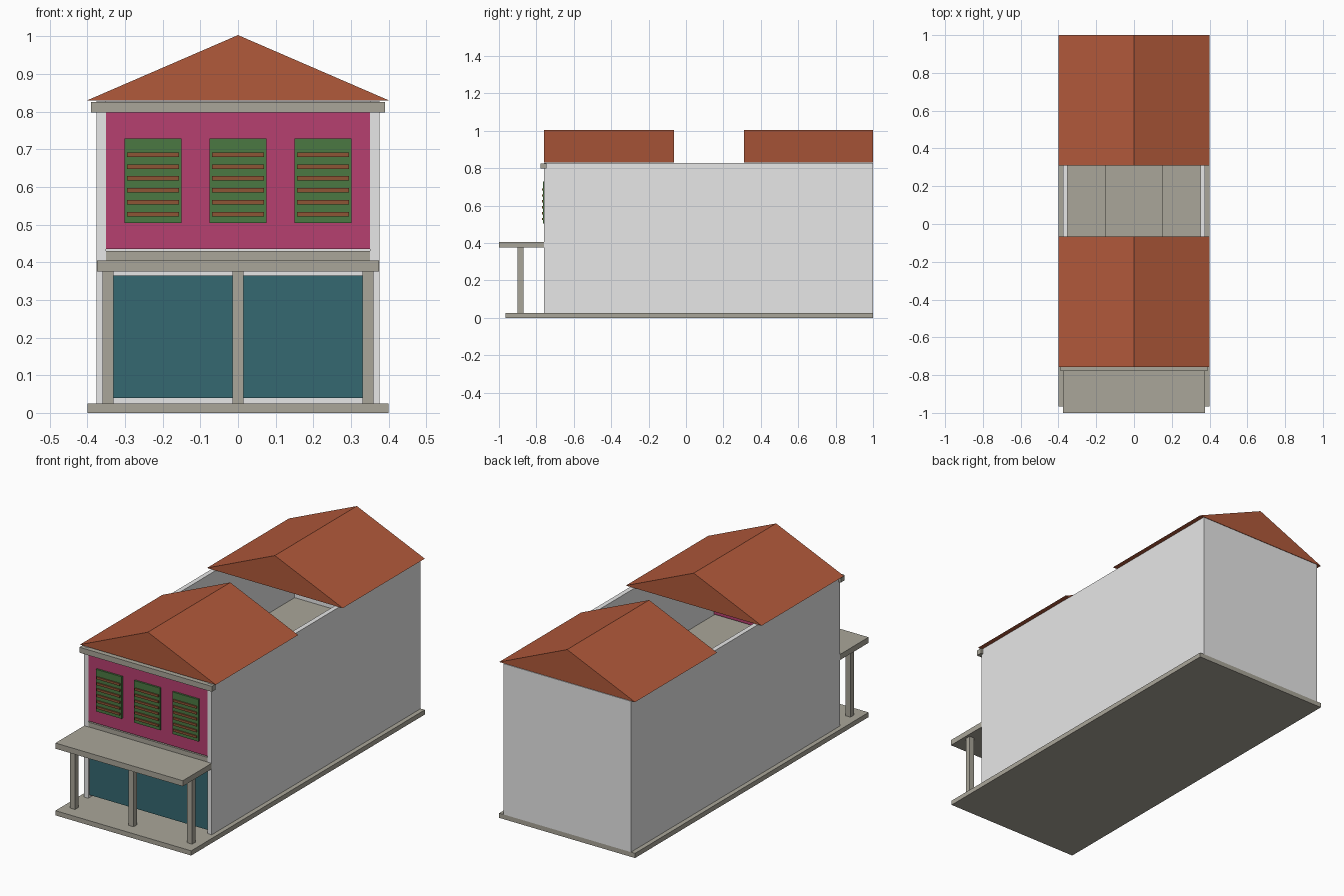
import bpy, bmesh

if "Cube" in bpy.data.objects:
    bpy.data.objects.remove(bpy.data.objects["Cube"])


def material(name, rgb):
    m = bpy.data.materials.new(name)
    m.diffuse_color = (*rgb, 1)
    m.use_nodes = True
    m.node_tree.nodes["Principled BSDF"].inputs["Base Color"].default_value = m.diffuse_color
    return m


WALL = material("pale plaster", (0.8, 0.8, 0.8))
STONE = material("taupe stone", (0.40, 0.38, 0.32))
ROOF = material("terracotta", (0.44, 0.10, 0.043))
PINK = material("magenta paint", (0.47, 0.05, 0.16))
GREEN = material("green shutter", (0.07, 0.19, 0.055))
TEAL = material("teal door", (0.035, 0.14, 0.165))
BROWN = material("brown wood", (0.27, 0.09, 0.035))


def finish(name, bm, mat):
    bmesh.ops.recalc_face_normals(bm, faces=bm.faces)
    me = bpy.data.meshes.new(name)
    bm.to_mesh(me)
    bm.free()
    me.materials.append(mat)
    ob = bpy.data.objects.new(name, me)
    bpy.context.collection.objects.link(ob)
    return ob


def box(name, x, y, z, mat):
    """Box from (min, max) ranges."""
    bm = bmesh.new()
    bmesh.ops.create_cube(bm, size=1)
    for v in bm.verts:
        v.co = [r[0] if c < 0 else r[1] for c, r in zip(v.co, (x, y, z))]
    return finish(name, bm, mat)


def gable_roof(name, y0, y1):
    """Closed triangular prism with its ridge along y."""
    bm = bmesh.new()
    tri = bm.faces.new([bm.verts.new((x, y0, z)) for x, z in
                        ((-0.4, 0.83), (0.4, 0.83), (0, 1.003))])
    out = bmesh.ops.extrude_face_region(bm, geom=[tri], use_keep_orig=True)
    moved = [g for g in out["geom"] if isinstance(g, bmesh.types.BMVert)]
    bmesh.ops.translate(bm, vec=(0, y1 - y0, 0), verts=moved)
    return finish(name, bm, ROOF)


# Ground slab, party walls and back wall
box("ground_slab", (-0.4, 0.4), (-0.965, 1), (0, 0.025), STONE)
box("left_wall", (-0.376, -0.351), (-0.758, 1), (0.025, 0.828), WALL)
box("right_wall", (0.351, 0.376), (-0.758, 1), (0.025, 0.828), WALL)
box("back_wall", (-0.351, 0.351), (0.978, 1), (0.025, 0.828), WALL)

# Upper floor, left open at the air well
FLOOR = (0.403, 0.43)
box("front_floor", (-0.351, 0.351), (-0.757, -0.08), FLOOR, STONE)
box("rear_floor", (-0.351, 0.351), (0.33, 0.978), FLOOR, STONE)
box("left_gallery", (-0.351, -0.15), (-0.08, 0.33), FLOOR, STONE)
box("right_gallery", (0.15, 0.351), (-0.08, 0.33), FLOOR, STONE)

# Street front: shop doors, painted upper wall, cornice
box("shop_doors", (-0.351, 0.351), (-0.75, -0.735), (0.04, 0.365), TEAL)
box("upper_front_wall", (-0.351, 0.351), (-0.755, -0.735), (0.435, 0.8), PINK)
box("cornice", (-0.39, 0.39), (-0.777, -0.745), (0.797, 0.826), STONE)

# Porch canopy and columns
box("porch_canopy", (-0.375, 0.375), (-1, -0.757), (0.375, 0.405), STONE)
for i, x in enumerate((-0.345, 0, 0.345)):
    box(f"porch_column_{i + 1}", (x - 0.015, x + 0.015), (-0.9, -0.87),
        (0.025, 0.375), STONE)

# Shutters with slats
for i, x in enumerate((-0.226, 0, 0.226)):
    box(f"shutter_{i + 1}", (x - 0.076, x + 0.076), (-0.765, -0.755),
        (0.504, 0.728), GREEN)
    for k in range(6):
        z = 0.528 + k * 0.0315
        box(f"shutter_{i + 1}_slat_{k + 1}", (x - 0.069, x + 0.069),
            (-0.771, -0.764), (z - 0.006, z + 0.006), BROWN)

# Roofs either side of the air well
gable_roof("front_roof", -0.758, -0.065)
gable_roof("rear_roof", 0.31, 1)
